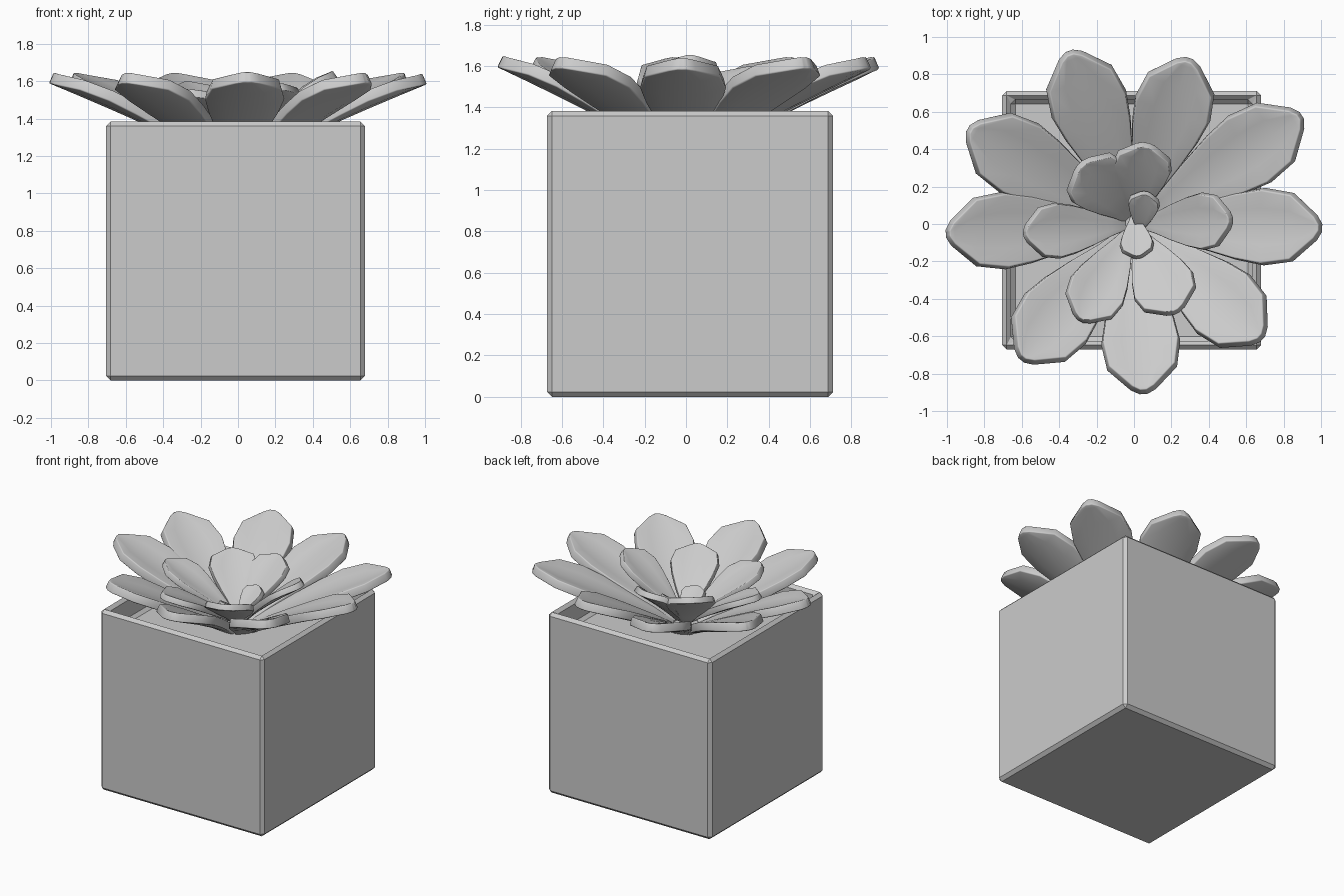
import bpy, bmesh
from math import pi, radians
from mathutils import Vector

if "Cube" in bpy.data.objects:
    bpy.data.objects.remove(bpy.data.objects["Cube"])


def link(bm, name):
    bmesh.ops.recalc_face_normals(bm, faces=bm.faces)
    me = bpy.data.meshes.new(name)
    bm.to_mesh(me)
    bm.free()
    ob = bpy.data.objects.new(name, me)
    bpy.context.collection.objects.link(ob)
    return ob


def bevel(ob, width, segments):
    m = ob.modifiers.new("Bevel", 'BEVEL')
    m.width, m.segments = width, segments
    m.limit_method, m.angle_limit = 'ANGLE', radians(50)


# Square pot: chamfered cube with a sunken top holding the soil
S = 1.383
bm = bmesh.new()
bmesh.ops.create_cube(bm, size=S)
bmesh.ops.translate(bm, vec=(-0.013, 0.02, S / 2), verts=bm.verts)
top = max(bm.faces, key=lambda f: f.calc_center_median().z)
bmesh.ops.inset_region(bm, faces=[top], thickness=0.066)
floor = bmesh.ops.extrude_face_region(bm, geom=[top])["geom"]
bmesh.ops.translate(bm, vec=(0, 0, -0.18),
                    verts=[v for v in floor if isinstance(v, bmesh.types.BMVert)])
if top.is_valid:
    bmesh.ops.delete(bm, geom=[top], context='FACES_ONLY')
pot = link(bm, "pot")
bevel(pot, 0.03, 1)

# Leaf outline: (position along the leaf, fraction of the half width)
OUTLINE = [(0, .2), (.15, .38), (.32, .64), (.5, .87), (.66, 1), (.83, .88), (.97, .3), (1, .08)]


def leaf(name, base, tip, half, thick, cup):
    base, tip = Vector(base), Vector(tip)
    d = tip - base
    side = Vector((-d.y, d.x, 0)).normalized()
    bm = bmesh.new()
    rows = []
    for t, w in OUTLINE:
        row = []
        for i in range(5):
            u = (i / 2 - 1) * w
            p = base + d * t + side * u * half
            p.z = base.z + d.z * t ** 0.88 + cup * u * u
            row.append(bm.verts.new(p))
        rows.append(row)
    for a, b in zip(rows, rows[1:]):
        for i in range(4):
            bm.faces.new((a[i], b[i], b[i + 1], a[i + 1]))
    ob = link(bm, name)
    if sum(p.normal.z for p in ob.data.polygons) < 0:
        ob.data.flip_normals()
    s = ob.modifiers.new("Thickness", 'SOLIDIFY')
    s.thickness, s.offset = thick, -1
    bevel(ob, thick * 0.35, 3)
    bpy.context.view_layer.objects.active = ob
    bpy.ops.object.select_all(action='DESELECT')
    ob.select_set(True)
    bpy.ops.object.shade_smooth_by_angle(angle=radians(40))


def ring(name, tips, r0, z0, thick, cup):
    for n, (x, y, z, half) in enumerate(tips):
        d = Vector((x, y, 0)).normalized() * r0
        leaf(f"{name}_{n + 1}", (d.x, d.y, z0), (x, y, z), half, thick, cup)


# Outer rosette
ring("outer_leaf", [
    (0.985, -0.02, 1.64, .195), (0.88, 0.57, 1.645, .2), (0.29, 0.865, 1.645, .2),
    (-0.34, 0.905, 1.645, .2), (-0.87, 0.5, 1.645, .2), (-0.985, -0.05, 1.645, .195),
    (-0.59, -0.71, 1.645, .2), (0.05, -0.885, 1.65, .2), (0.67, -0.6, 1.645, .2),
], 0.08, 1.22, 0.062, 0.035)

# Inner rosette
ring("inner_leaf", [
    (0.505, 0.02, 1.655, .145), (0.06, 0.41, 1.6, .15), (-0.27, 0.31, 1.6, .165),
    (-0.575, -0.05, 1.57, .14), (-0.28, -0.505, 1.56, .15), (0.22, -0.46, 1.59, .165),
], 0.04, 1.28, 0.045, 0.03)

# Two small heart leaves
leaf("heart_leaf_1", (0.03, -0.04, 1.3), (0.06, 0.155, 1.46), .08, .035, .015)
leaf("heart_leaf_2", (0.0, 0.05, 1.3), (0.02, -0.17, 1.43), .085, .035, .015)
